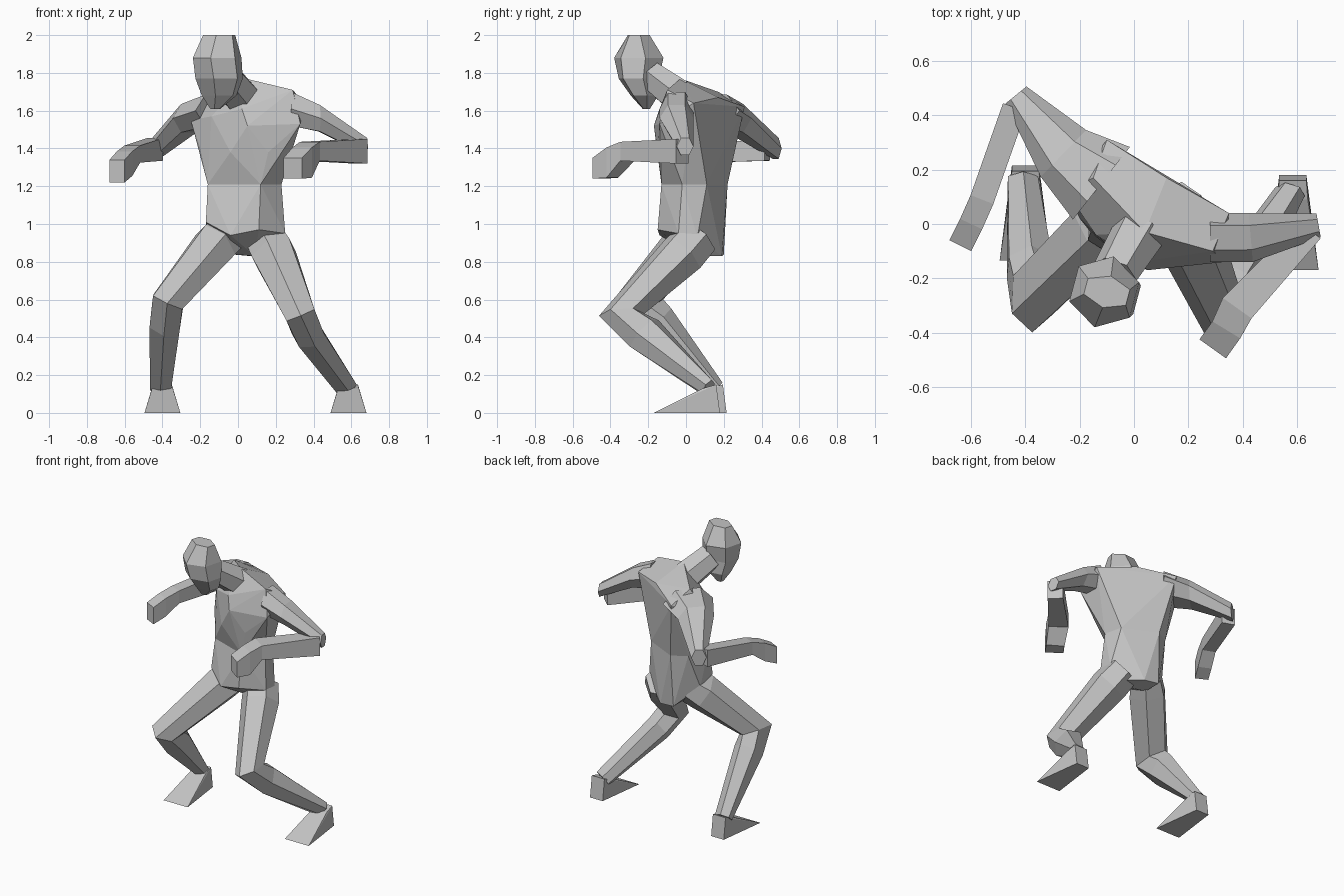
import bpy
import bmesh
from math import cos, sin, pi, radians
from mathutils import Vector, Matrix

cube = bpy.data.objects.get("Cube")
if cube:
    bpy.data.objects.remove(cube, do_unlink=True)

# One plain grey for the whole figure
clay = bpy.data.materials.new("clay_grey")
clay.use_nodes = True
clay.diffuse_color = (0.55, 0.55, 0.55, 1)
clay.node_tree.nodes["Principled BSDF"].inputs["Base Color"].default_value = clay.diffuse_color

FRONT = Vector((0, -1, 0))
UP = Vector((0, 0, 1))
FREE = Vector((1, 1, 1))      # sections square to the path
UPRIGHT = Vector((1, 1, 0))   # sections kept vertical
LEVEL = Vector((0, 0, 1))     # sections kept horizontal


def finish(name, bm):
    """Turn a bmesh into a flat shaded, coloured object."""
    bmesh.ops.recalc_face_normals(bm, faces=bm.faces[:])
    mesh = bpy.data.meshes.new(name)
    bm.to_mesh(mesh)
    bm.free()
    mesh.materials.append(clay)
    obj = bpy.data.objects.new(name, mesh)
    bpy.context.collection.objects.link(obj)
    return obj


def hull(name, corners):
    """Faceted block stretched over a few corner points."""
    bm = bmesh.new()
    for corner in corners:
        bm.verts.new(corner)
    bmesh.ops.convex_hull(bm, input=bm.verts[:])
    return finish(name, bm)


def outline(sides, phase):
    """Unit polygon scaled so that its half extents are exactly one."""
    angles = [2 * pi * (i + phase) / sides for i in range(sides)]
    wide = max(abs(cos(a)) for a in angles)
    deep = max(abs(sin(a)) for a in angles)
    return [(cos(a) / wide, sin(a) / deep) for a in angles]


def loft(name, sections, sides, phase, facing, mask):
    """Skin sections given as x, y, z, half width, half depth, optional turn."""
    bm = bmesh.new()
    shape = outline(sides, phase)
    centres = [Vector(s[:3]) for s in sections]
    rings = []
    for i, (x, y, z, width, depth, *turn) in enumerate(sections):
        tangent = Vector()
        if i > 0:
            tangent += (centres[i] - centres[i - 1]).normalized()
        if i < len(centres) - 1:
            tangent += (centres[i + 1] - centres[i]).normalized()
        tangent = (tangent * mask).normalized()
        ahead = (facing - tangent * facing.dot(tangent)).normalized()
        if turn:
            ahead = Matrix.Rotation(radians(turn[0]), 3, "Z") @ ahead
        across = ahead.cross(tangent)
        rings.append([bm.verts.new(centres[i] + across * width * a + ahead * depth * b)
                      for a, b in shape])
    for lower, upper in zip(rings, rings[1:]):
        for k in range(sides):
            n = (k + 1) % sides
            bm.faces.new((lower[k], lower[n], upper[n], upper[k]))
    bm.faces.new(rings[0])
    bm.faces.new(rings[-1])
    return finish(name, bm)


def leg(name, sections):
    return loft(name, sections, 6, 0.5, FRONT, FREE)


def upper_arm(name, sections):
    return loft(name, sections, 6, 0, UP, UPRIGHT)


def forearm(name, sections):
    return loft(name, sections, 4, 0.5, UP, UPRIGHT)


def foot(name, x, heel):
    """Wedge with a narrow heel and a broad toe edge on the ground."""
    profile = ((0.05, 0, 0), (0.05, 0.02, 0.15), (0.055, 0.09, 0.13), (0.095, 0.35, 0))
    return hull(name, [(x + side * half, heel - ahead, height)
                       for side in (-1, 1) for half, ahead, height in profile])


# Torso in two blocks that share the waist, right shoulder drawn back
waist = [(0.12, -0.13, 1.21), (0.23, -0.02, 1.21), (0.2, 0.11, 1.21),
         (-0.03, 0.22, 1.21), (-0.13, 0.16, 1.21), (-0.16, -0.03, 1.21)]
hull("chest", waist + [
    (0.16, -0.15, 1.38), (-0.2, 0.02, 1.4), (-0.04, -0.13, 1.38),   # ribs
    (0.05, -0.17, 1.52), (0.33, -0.14, 1.53), (-0.25, 0.12, 1.55),  # breast
    (-0.14, -0.04, 1.57), (0.02, -0.14, 1.61),                      # collar
    (0.35, 0.04, 1.64), (0.12, 0.17, 1.67), (-0.1, 0.31, 1.62),     # back
    (0.29, -0.1, 1.71), (-0.15, 0.17, 1.7), (0.04, -0.03, 1.77),    # top
])
hull("pelvis", waist + [
    (-0.17, -0.06, 1.01), (-0.04, -0.14, 0.94), (0.11, -0.15, 0.97),
    (0.25, -0.04, 0.95), (-0.17, 0.08, 0.97), (0.25, 0.06, 0.93),
    (-0.04, 0.07, 0.84), (0.09, 0.05, 0.83),
    (0.16, 0.11, 0.83), (-0.04, 0.2, 0.84), (0.07, 0.19, 0.83),
])

# Neck and head, bowed forward
loft("neck", [
    (0.02, -0.03, 1.67, 0.09, 0.1),
    (-0.07, -0.18, 1.78, 0.08, 0.08),
], 6, 0.5, FRONT, FREE)
loft("head", [
    (-0.1, -0.25, 2, 0.08, 0.06, -15),
    (-0.11, -0.25, 1.88, 0.115, 0.135, -15),
    (-0.1, -0.25, 1.77, 0.115, 0.11, -15),
    (-0.1, -0.22, 1.68, 0.085, 0.075, -15),
    (-0.12, -0.21, 1.61, 0.025, 0.02, -15),
], 6, 0.5, FRONT, LEVEL)

# Arms, each an upper arm and a forearm that ends in a simple hand
upper_arm("left_upper_arm", [
    (0.28, -0.05, 1.61, 0.09, 0.09),
    (0.43, -0.05, 1.56, 0.09, 0.07),
    (0.68, -0.005, 1.41, 0.045, 0.045),
])
upper_arm("right_upper_arm", [
    (-0.12, 0.15, 1.6, 0.17, 0.085),
    (-0.26, 0.26, 1.56, 0.12, 0.075),
    (-0.435, 0.475, 1.4, 0.05, 0.055),
])
forearm("left_forearm", [
    (0.65, -0.02, 1.385, 0.05, 0.065),
    (0.38, -0.31, 1.385, 0.065, 0.05),
    (0.34, -0.39, 1.325, 0.06, 0.08),
    (0.29, -0.46, 1.295, 0.06, 0.055),
])
forearm("right_forearm", [
    (-0.44, 0.43, 1.395, 0.045, 0.06),
    (-0.56, 0.09, 1.37, 0.045, 0.045),
    (-0.6, 0, 1.32, 0.045, 0.065),
    (-0.64, -0.08, 1.28, 0.045, 0.06),
])

# Legs in a wide crouch, with hip, thigh, knee, calf and ankle
leg("left_leg", [
    (0.14, 0.06, 0.93, 0.1, 0.12),
    (0.19, -0.02, 0.84, 0.11, 0.125),
    (0.33, -0.34, 0.52, 0.08, 0.12),
    (0.37, -0.22, 0.42, 0.075, 0.11),
    (0.575, 0.12, 0.13, 0.055, 0.045),
])
leg("right_leg", [
    (-0.05, 0.06, 0.95, 0.1, 0.11),
    (-0.12, -0.01, 0.89, 0.11, 0.13),
    (-0.37, -0.26, 0.59, 0.085, 0.14),
    (-0.385, -0.16, 0.48, 0.08, 0.11),
    (-0.41, 0.16, 0.13, 0.055, 0.045),
])
foot("left_foot", 0.585, 0.18)
foot("right_foot", -0.4, 0.215)
